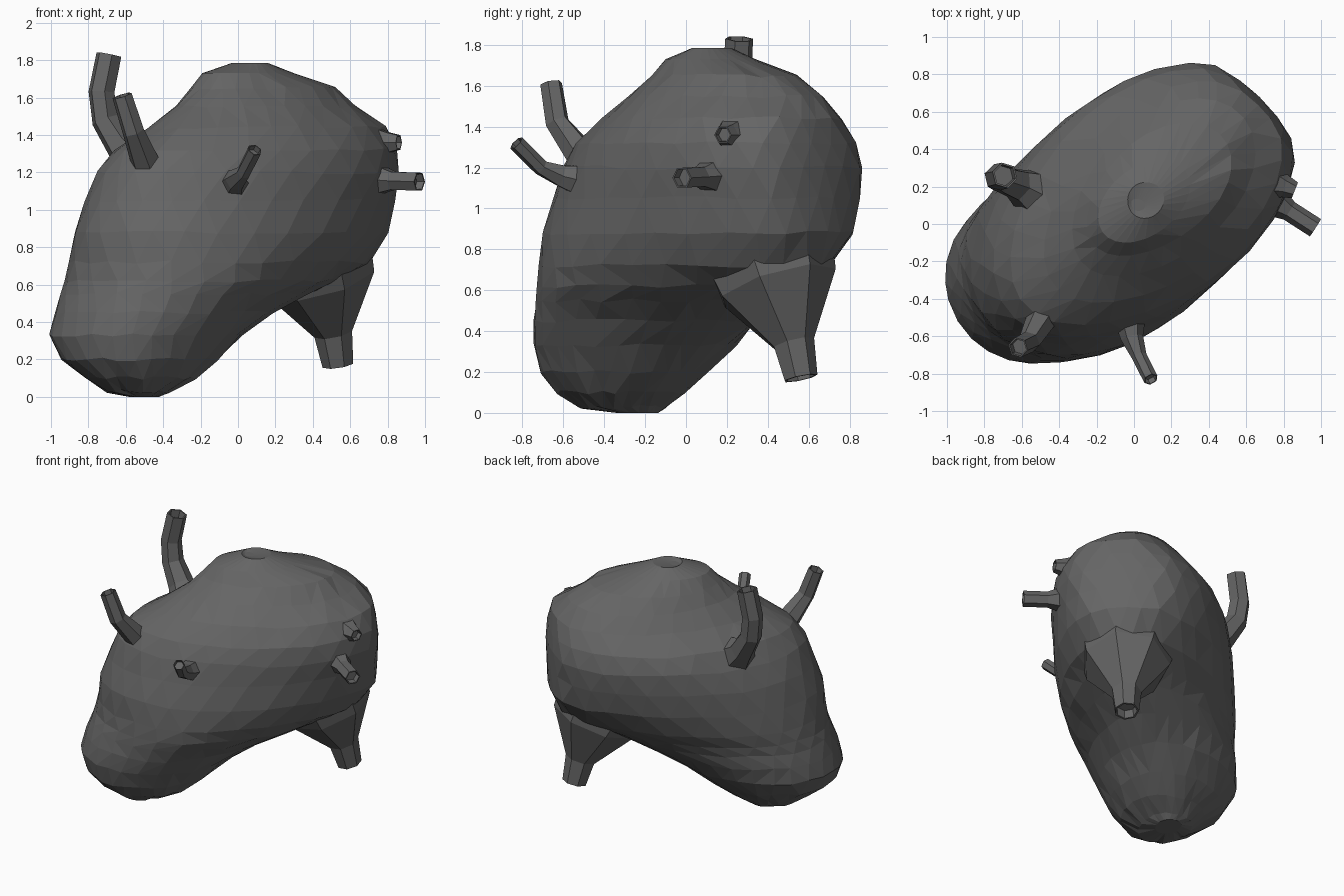
import bpy, bmesh, math, random
from mathutils import Vector

if "Cube" in bpy.data.objects:
    bpy.data.objects.remove(bpy.data.objects["Cube"])
random.seed(4)

# Dark grey surface
dark = bpy.data.materials.new("dark_grey")
dark.diffuse_color = (0.13, 0.13, 0.13, 1)
dark.use_nodes = True
dark.node_tree.nodes["Principled BSDF"].inputs["Base Color"].default_value = dark.diffuse_color


def skin(name, rings, tri=False):
    # Join rings of points into a closed, flat-shaded mesh
    bm = bmesh.new()
    loops = [[bm.verts.new(p) for p in r] for r in rings]
    for a, b in zip(loops, loops[1:]):
        n = len(a)
        for i in range(n):
            j = (i + 1) % n
            bm.faces.new((a[i], a[j], b[j], b[i]))
    bm.faces.new(loops[0][::-1])
    bm.faces.new(loops[-1])
    if tri:
        bmesh.ops.triangulate(bm, faces=bm.faces)
    bmesh.ops.recalc_face_normals(bm, faces=bm.faces)
    me = bpy.data.meshes.new(name)
    bm.to_mesh(me)
    bm.free()
    me.materials.append(dark)
    ob = bpy.data.objects.new(name, me)
    bpy.context.collection.objects.link(ob)
    return ob


def tube(name, path, sides=6):
    # Flared pipe along (x, y, z, radius) stations, with a recessed open end
    pts = [Vector(p[:3]) for p in path]
    rad = [p[3] for p in path]
    dirs = [(pts[min(i + 1, len(pts) - 1)] - pts[max(i - 1, 0)]).normalized()
            for i in range(len(pts))]
    end, d, r = pts[-1].copy(), dirs[-1], rad[-1]
    pts += [end, end - d * r * 0.8]
    dirs += [d, d]
    rad += [r * 0.85, r * 0.8]
    ref = Vector((0.3, 1, 0)) if abs(d.z) > 0.6 else Vector((0, 0, 1))
    rings = []
    for p, t, q in zip(pts, dirs, rad):
        u = t.cross(ref).normalized()
        v = t.cross(u)
        rings.append([p + u * q * math.cos(k * math.tau / sides)
                      + v * q * math.sin(k * math.tau / sides) for k in range(sides)])
    return skin(name, rings)


def unit(vals):
    # Rescale to the range -1..1
    lo, hi = min(vals), max(vals)
    return [2 * (v - lo) / (hi - lo) - 1 for v in vals]


# Body: stacked egg-shaped slices (z, xmin, xmax, ymin, ymax, skew, taper)
slices = [
    (0.00, -.58, -.42, -.34, -.14, .1, 0), (0.03, -.70, -.36, -.52, -.10, .1, 0),
    (0.10, -.82, -.22, -.63, -.01, .12, .05), (0.20, -.94, -.11, -.71, .11, .15, .1),
    (0.33, -1.0, .03, -.745, .24, .2, .15), (0.45, -.97, .19, -.745, .35, .27, .2),
    (0.55, -.94, .38, -.735, .46, .35, .25), (0.62, -.92, .54, -.73, .56, .4, .27),
    (0.72, -.90, .70, -.72, .70, .44, .22), (0.88, -.87, .81, -.70, .82, .45, .1),
    (1.05, -.82, .84, -.65, .85, .43, 0), (1.20, -.75, .86, -.60, .86, .42, -.1),
    (1.32, -.66, .85, -.54, .83, .42, -.15), (1.44, -.48, .79, -.42, .76, .45, -.15),
    (1.55, -.33, .65, -.28, .67, .45, -.1), (1.65, -.25, .52, -.17, .54, .45, -.1),
    (1.73, -.19, .30, -.10, .34, .4, 0), (1.785, -.03, .16, .03, .22, .1, 0),
    (1.775, -.01, .06, .07, .13, 0, 0)]
N = 28
rings = []
for k, (z, x0, x1, y0, y1, c, g) in enumerate(slices):
    phi = math.acos(c)
    j = 0.01 if 0 < k < 16 else 0
    us, vs = [], []
    for i in range(N):
        t = math.tau * (i + 0.5 * (k % 2) + random.uniform(-.12, .12)) / N
        a, b = math.cos(t), math.cos(t - phi)
        s, p = (a + b) / 2, (b - a) / 2 * (1 - g * (a + b) / 2)
        us.append(s - p)
        vs.append(s + p)
    ring = []
    for a, b in zip(unit(us), unit(vs)):
        # fuller back left flank low down
        w = 0.05 * max(0, (b - a) / 2) ** 2 * (1 if 0.2 < z < 0.8 else 0.3)
        p = Vector(((x0 + x1) / 2 + (x1 - x0) / 2 * a - w,
                    (y0 + y1) / 2 + (y1 - y0) / 2 * b + w,
                    z + random.uniform(-j, j)))
        # blunted end facing right and back
        over = max(0, (p.x + p.y) / math.sqrt(2) - 0.9)
        ring.append(p - Vector((over, over, 0)) * 0.4)
    rings.append(ring)
skin("body", rings, True)

# Upper vessels
tube("tall_left_vessel", [(-.49, .14, 1.22, .16), (-.62, .21, 1.34, .09),
                          (-.71, .24, 1.48, .075), (-.73, .25, 1.63, .072),
                          (-.69, .26, 1.83, .07)])
tube("front_left_vessel", [(-.46, -.36, 1.20, .10), (-.50, -.52, 1.27, .08),
                           (-.56, -.63, 1.42, .06), (-.62, -.66, 1.61, .055)])
tube("front_vessel", [(-.03, -.45, 1.12, .10), (-.01, -.61, 1.16, .06),
                      (.03, -.71, 1.20, .04), (.09, -.83, 1.32, .04)])

# Side vessel and small nub
tube("right_vessel", [(.58, .22, 1.16, .20), (.77, .11, 1.16, .08),
                      (.83, .07, 1.155, .055), (.97, -.02, 1.15, .055)])
tube("right_nub", [(.58, .28, 1.34, .18), (.81, .20, 1.36, .06),
                   (.86, .18, 1.36, .045)])

# Large funnel outlet underneath
tube("lower_outlet", [(.40, .40, .76, .33), (.445, .445, .62, .30),
                      (.51, .525, .34, .105), (.535, .56, .17, .085)], 7)
